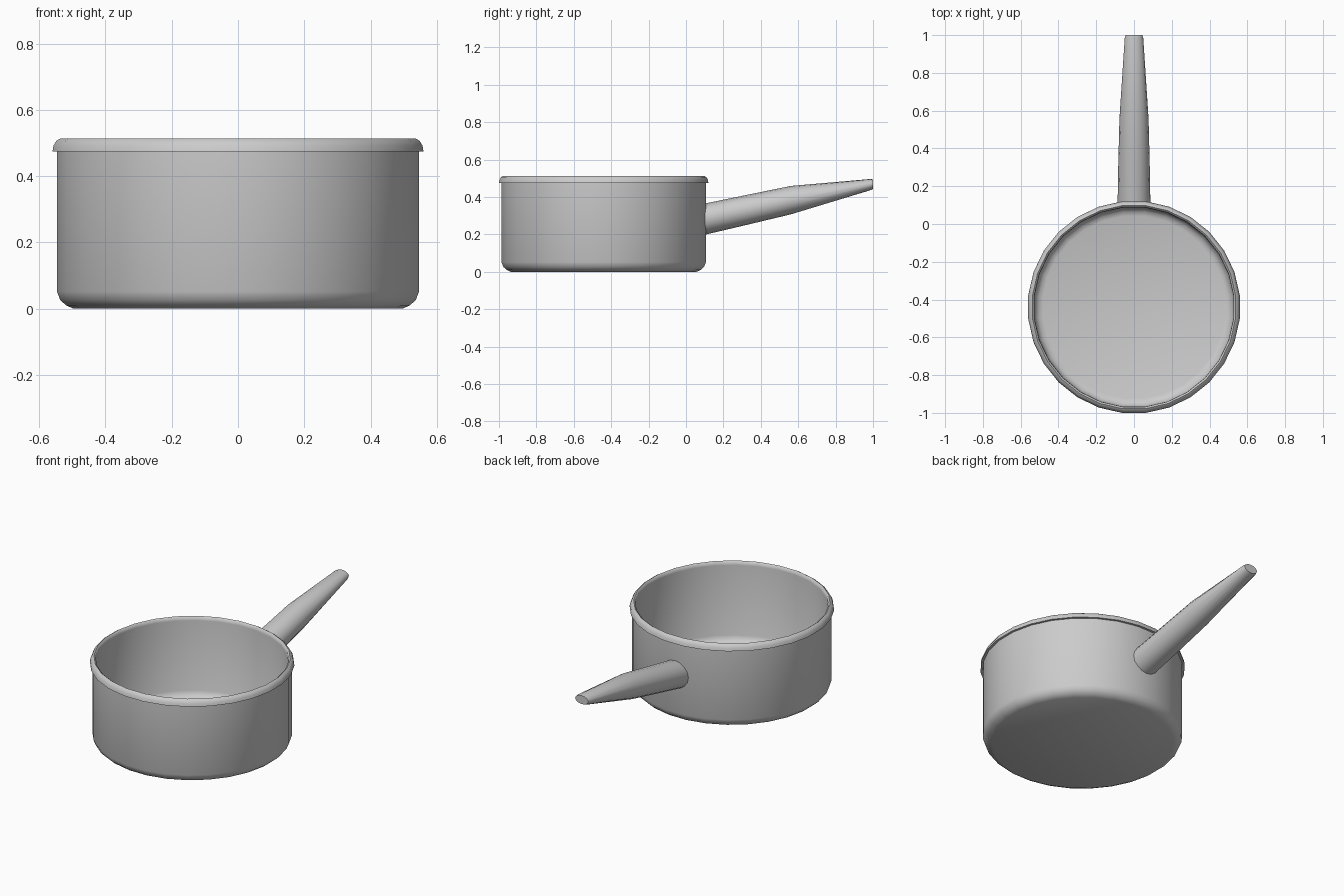
import bpy, bmesh, math

if "Cube" in bpy.data.objects:
    bpy.data.objects.remove(bpy.data.objects["Cube"])

SIDES = 28
CENTRE_Y = -0.44


def finish(name, bm, angle):
    bmesh.ops.recalc_face_normals(bm, faces=bm.faces)
    mesh = bpy.data.meshes.new(name)
    bm.to_mesh(mesh)
    bm.free()
    obj = bpy.data.objects.new(name, mesh)
    bpy.context.collection.objects.link(obj)
    bpy.ops.object.select_all(action='DESELECT')
    obj.select_set(True)
    bpy.context.view_layer.objects.active = obj
    bpy.ops.object.shade_smooth_by_angle(angle=math.radians(angle))
    return obj


def loft(name, rings, angle):
    """Skin a list of point rings and cap both ends."""
    bm = bmesh.new()
    loops = [[bm.verts.new(p) for p in ring] for ring in rings]
    n = len(loops[0])
    for a, b in zip(loops, loops[1:]):
        for i in range(n):
            j = (i + 1) % n
            bm.faces.new((a[i], a[j], b[j], b[i]))
    bm.faces.new(loops[0])
    bm.faces.new(loops[-1])
    return finish(name, bm, angle)


def circle(r, z):
    # half-step rotation puts a flat side towards each axis
    return [(r * math.cos((i + 0.5) * math.tau / SIDES),
             CENTRE_Y + r * math.sin((i + 0.5) * math.tau / SIDES), z)
            for i in range(SIDES)]


# Pan: rounded base, wall, overhanging rim, inner wall and floor
pan_profile = [
    (0.500, 0.000), (0.522, 0.010), (0.540, 0.026), (0.550, 0.052),
    (0.550, 0.475), (0.5635, 0.475), (0.560, 0.493), (0.552, 0.506),
    (0.541, 0.513), (0.532, 0.506), (0.530, 0.490),
    (0.530, 0.065), (0.521, 0.045), (0.507, 0.032), (0.485, 0.025),
]
loft("pan", [circle(r, z) for r, z in pan_profile], 55)

# Handle: tapered oval sections (y, bottom z, top z, half width)
handle_sections = [
    (0.100, 0.198, 0.365, 0.087),
    (0.330, 0.252, 0.412, 0.083),
    (0.560, 0.307, 0.459, 0.077),
    (0.985, 0.436, 0.496, 0.049),
    (1.000, 0.443, 0.494, 0.044),
]
handle_rings = []
for y, z0, z1, w in handle_sections:
    handle_rings.append([
        (w * math.cos(i * math.tau / 16), y,
         (z0 + z1) / 2 + (z1 - z0) / 2 * math.sin(i * math.tau / 16))
        for i in range(16)])
loft("handle", handle_rings, 50)
